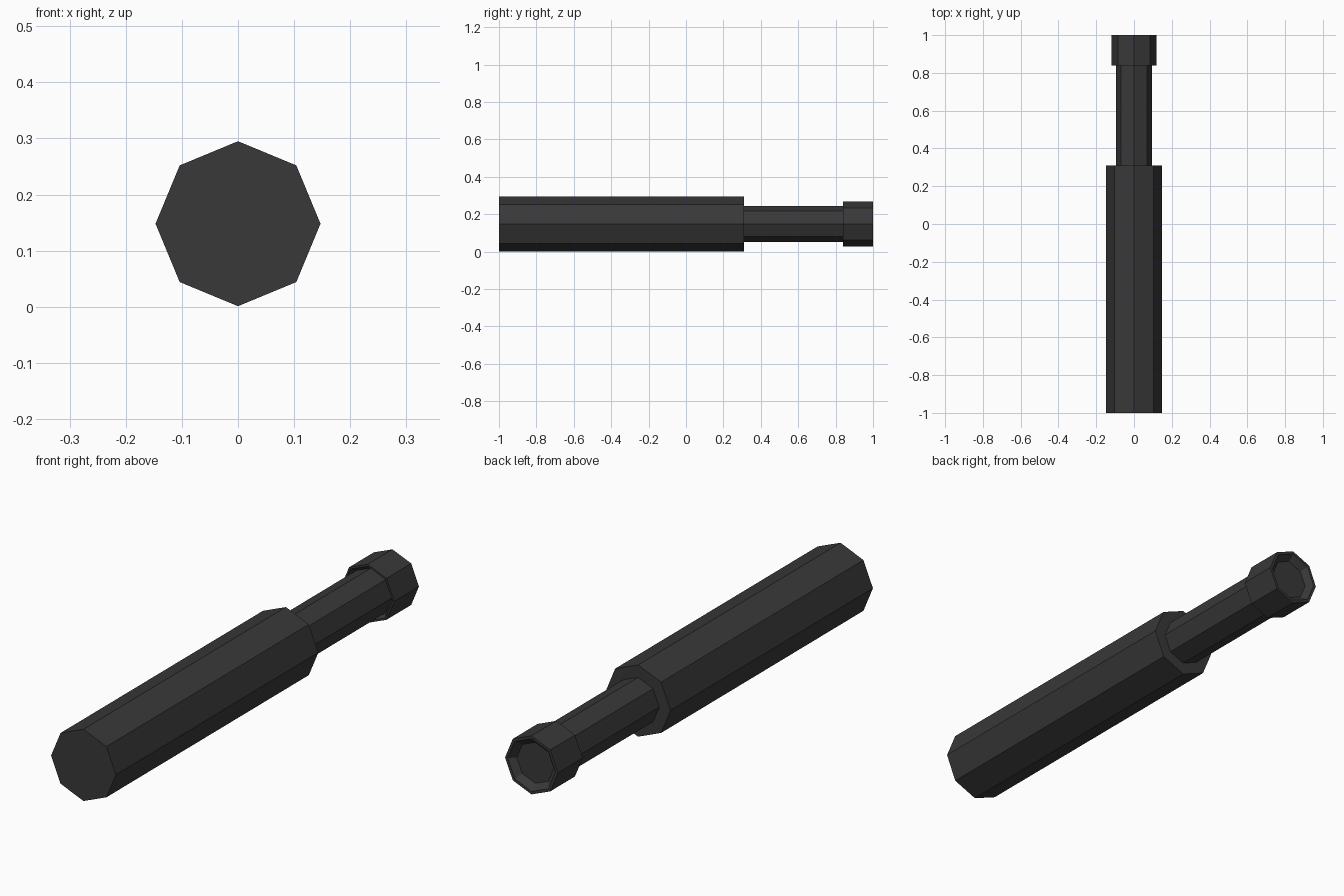
import bpy, bmesh, math

if "Cube" in bpy.data.objects:
    bpy.data.objects.remove(bpy.data.objects["Cube"])

SIDES = 8
AXIS_Z = 0.148

dark = bpy.data.materials.new("charcoal")
dark.diffuse_color = (0.04, 0.04, 0.04, 1)
dark.use_nodes = True
dark.node_tree.nodes["Principled BSDF"].inputs["Base Color"].default_value = dark.diffuse_color


def lathe(name, profile, close=False):
    """Eight-sided body along y from (y, radius) rings; capped at the ends or closed into a ring."""
    bm = bmesh.new()
    rings = []
    for y, r in profile:
        ring = []
        for i in range(SIDES):
            a = 2 * math.pi * i / SIDES
            ring.append(bm.verts.new((r * math.sin(a), y, AXIS_Z + r * math.cos(a))))
        rings.append(ring)
    pairs = list(zip(rings, rings[1:]))
    if close:
        pairs.append((rings[-1], rings[0]))
    else:
        bm.faces.new(rings[0])
        bm.faces.new(rings[-1])
    for a, b in pairs:
        for i in range(SIDES):
            j = (i + 1) % SIDES
            bm.faces.new((a[i], a[j], b[j], b[i]))
    bmesh.ops.recalc_face_normals(bm, faces=bm.faces)
    mesh = bpy.data.meshes.new(name)
    bm.to_mesh(mesh)
    bm.free()
    mesh.materials.append(dark)
    obj = bpy.data.objects.new(name, mesh)
    bpy.context.collection.objects.link(obj)
    return obj


# thick handle
lathe("handle", [(-1.0, 0.147), (0.31, 0.147)])
# thin shaft, ending just inside the collar
lathe("shaft", [(0.31, 0.096), (0.97, 0.096)])
# end collar with a sloped recess at both ends
lathe("collar", [(0.84, 0.12), (1.0, 0.12), (1.0, 0.108), (0.975, 0.084),
                 (0.865, 0.094), (0.84, 0.112)], close=True)
# floor of the collar's open end
lathe("collar_floor", [(0.96, 0.085), (0.975, 0.085)])
